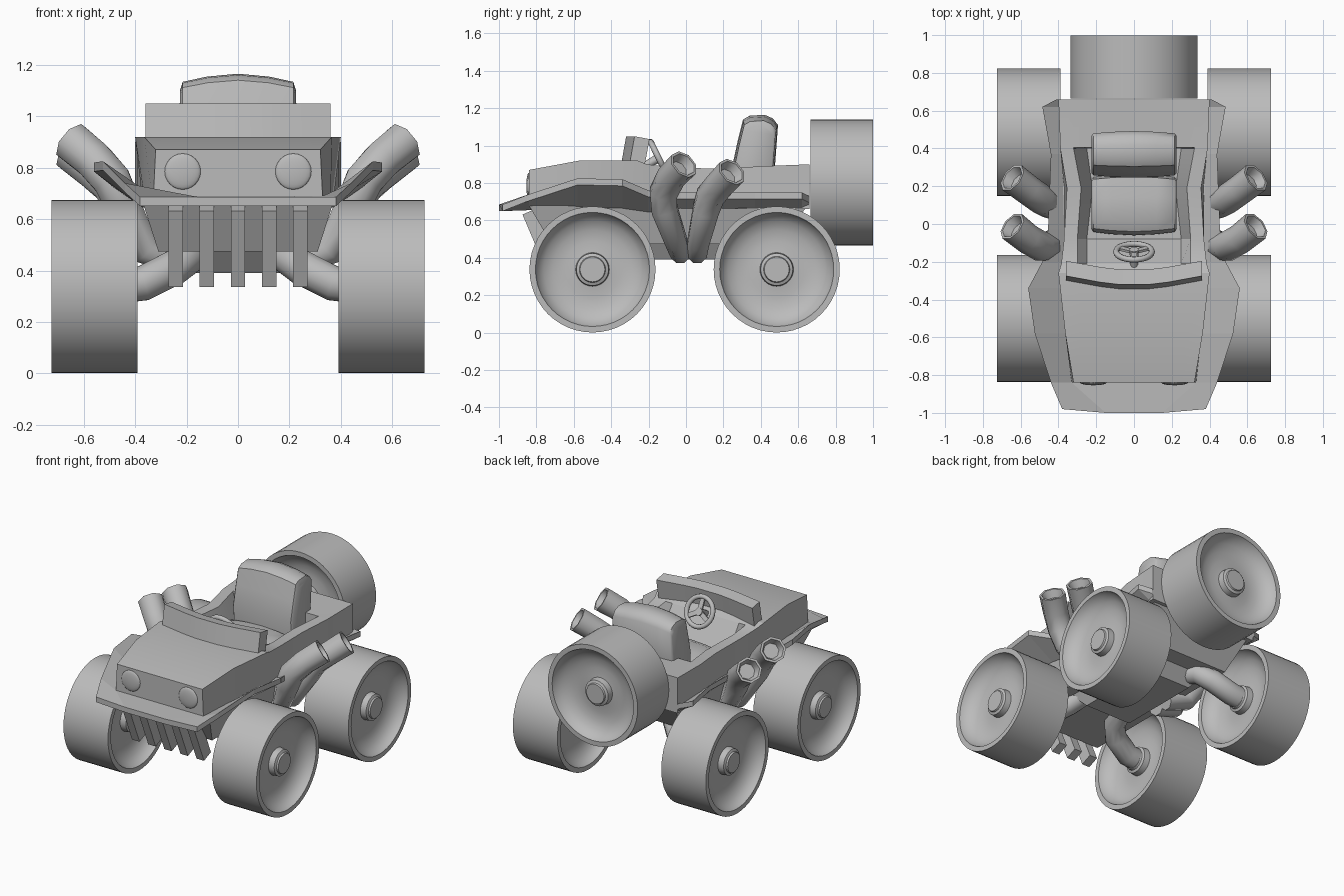
import bpy, bmesh, math
from mathutils import Vector, Matrix

if "Cube" in bpy.data.objects:
    bpy.data.objects.remove(bpy.data.objects["Cube"])

grey = bpy.data.materials.new("plain_grey")
grey.diffuse_color = (0.5, 0.5, 0.5, 1)
grey.use_nodes = True
grey.node_tree.nodes["Principled BSDF"].inputs["Base Color"].default_value = grey.diffuse_color


def finish(name, bm, smooth=None):
    bmesh.ops.recalc_face_normals(bm, faces=bm.faces)
    me = bpy.data.meshes.new(name)
    bm.to_mesh(me)
    bm.free()
    me.materials.append(grey)
    ob = bpy.data.objects.new(name, me)
    bpy.context.collection.objects.link(ob)
    if smooth:
        bpy.ops.object.select_all(action='DESELECT')
        ob.select_set(True)
        bpy.context.view_layer.objects.active = ob
        bpy.ops.object.shade_smooth_by_angle(angle=math.radians(smooth))
    return ob


def loft(name, rings, smooth=None):
    """Skin a row of equal-length closed rings and cap both ends."""
    bm = bmesh.new()
    vs = [[bm.verts.new(p) for p in r] for r in rings]
    n = len(rings[0])
    for a, b in zip(vs, vs[1:]):
        for i in range(n):
            j = (i + 1) % n
            bm.faces.new((a[i], a[j], b[j], b[i]))
    bm.faces.new(vs[0])
    bm.faces.new(vs[-1])
    return finish(name, bm, smooth)


def tube(name, pts, radii, sides=8, hollow=False):
    """Tube along a path, optionally with a recessed mouth at the end."""
    pts = [Vector(p) for p in pts]
    stations = []
    for i, p in enumerate(pts):
        t = (pts[min(i + 1, len(pts) - 1)] - pts[max(i - 1, 0)]).normalized()
        stations.append((p, t, radii[i]))
    if hollow:
        p, t, r = stations[-1]
        stations += [(p, t, r * 0.82), (p - t * 0.05, t, r * 0.6)]
    rings = []
    for p, t, r in stations:
        u = t.cross(Vector((0, 1, 0))).normalized()
        v = t.cross(u)
        rings.append([p + r * (math.cos(a) * u + math.sin(a) * v)
                      for a in (2 * math.pi * (k + .5) / sides for k in range(sides))])
    return loft(name, rings, 50)


def box(name, size, matrix):
    bm = bmesh.new()
    bmesh.ops.create_cube(bm, size=1, matrix=matrix @ Matrix.Diagonal((*size, 1)))
    return finish(name, bm)


def wheel(name, loc, axis):
    """Wide wheel dished on both sides, spun around its axle."""
    half = [(.0, .142), (.066, .142), (.07, .132), (.086, .125), (.09, .085), (.15, .078),
            (.21, .085), (.26, .105), (.295, .14), (.305, .167), (.337, .167)]
    prof = half + [(r, -t) for r, t in reversed(half)]
    bm = bmesh.new()
    vs = [bm.verts.new((r, 0, t)) for r, t in prof]
    es = [bm.edges.new(e) for e in zip(vs, vs[1:])]
    bmesh.ops.spin(bm, geom=vs + es, cent=(0, 0, 0), axis=(0, 0, 1),
                   angle=2 * math.pi, steps=48)
    bmesh.ops.remove_doubles(bm, verts=bm.verts, dist=1e-4)
    rot = Matrix.Rotation(math.pi / 2, 4, axis)
    bmesh.ops.transform(bm, matrix=Matrix.Translation(loc) @ rot, verts=bm.verts)
    return finish(name, bm, 32)


# Wheels, suspension arms and exhaust pipes on both sides
for s, side in ((1, "right"), (-1, "left")):
    for y, end in ((-.5, "front"), (.485, "rear")):
        wheel(f"wheel_{end}_{side}", (s * .557, y, .338), 'Y')
        d = math.copysign(1, y)
        tube(f"suspension_{end}_{side}",
             [(s * .14, d * .24, .50), (s * .18, d * .40, .46),
              (s * .25, y - d * .03, .41), (s * .37, y, .35), (s * .48, y, .338)],
             [.062, .067, .07, .07, .07], 12)
    pipes = {
        "front": [(.20, -.03, .42), (.36, -.05, .48), (.45, -.115, .66),
                  (.49, -.12, .75), (.56, -.08, .83), (.645, -.012, .90)],
        "rear": [(.20, .06, .42), (.36, .065, .48), (.45, .105, .65),
                 (.49, .13, .73), (.56, .18, .79), (.645, .245, .86)]}
    for end, path in pipes.items():
        tube(f"exhaust_{end}_{side}", [(s * x, y, z) for x, y, z in path],
             [.055, .062, .075, .08, .08, .083], 8, True)

wheel("spare_wheel", (0, .832, .803), 'X')

# Upper body: hood, open cockpit and rear deck in one skin
# (y, half width low, half width top, top z, opening half width, floor half width, floor z)
body = [(-.84, .33, .32, .87, .25, .20, .87), (-.57, .36, .365, .92, .28, .23, .92),
        (-.26, .37, .40, .92, .30, .25, .92), (-.21, .37, .385, .90, .30, .25, .90),
        (-.08, .37, .37, .885, .30, .25, .71), (.19, .37, .355, .875, .28, .22, .71),
        (.40, .39, .39, .89, .32, .25, .71), (.405, .39, .39, .89, .32, .25, .89),
        (.66, .40, .40, .90, .32, .25, .90)]
rings = []
for y, wb, wt, zt, wi, wf, zf in body:
    half = [(wb, .66), (wt, zt), (wi, zt), (wf, zf)]
    rings.append([(-x, y, z) for x, z in half] + [(x, y, z) for x, z in reversed(half)])
loft("body", rings, 20)

# Flared skirt plate: (y, inner x, inner z, outer x, outer z, outer y shift)
skirt = [(-1.0, .15, .685, .38, .685, .02), (-.84, .33, .69, .44, .74, 0),
         (-.58, .36, .70, .525, .825, 0), (-.34, .37, .70, .56, .82, 0),
         (-.20, .37, .68, .485, .76, 0), (-.03, .37, .70, .455, .75, 0),
         (.37, .38, .70, .44, .75, 0), (.62, .39, .70, .485, .75, 0),
         (.66, .38, .70, .41, .73, 0)]
rings = []
for y, xi, zi, xo, zo, dy in skirt:
    half = [(xo, y + dy, zo), (xi, y, zi)]
    top = half + [(-x, b, z) for x, b, z in reversed(half)]
    rings.append(top + [(x, b, z - .035) for x, b, z in reversed(top)])
loft("skirt", rings)

# Tapered lower hull and keel: (z, half width, front y, rear y)
loft("lower_hull", [[(-w, a, z), (w, a, z), (w, b, z), (-w, b, z)] for z, w, a, b in
                    ((.68, .375, -.84, .65), (.475, .31, -.72, .50))])
loft("keel", [[(-w, a, z), (w, a, z), (w, b, z), (-w, b, z)] for z, w, a, b in
              ((.50, .24, -.35, .40), (.39, .17, -.25, .32))])

# Grille bars
for i in range(5):
    m = Matrix.Translation((-.242 + .121 * i, -.775, .50)) @ Matrix.Rotation(.4, 4, 'X')
    box(f"grille_bar_{i + 1}", (.056, .08, .32), m)

# Headlights
for s in (1, -1):
    bm = bmesh.new()
    bmesh.ops.create_uvsphere(bm, u_segments=24, v_segments=12, radius=.07,
                              matrix=Matrix.Translation((s * .215, -.84, .785)) @
                              Matrix.Diagonal((1, .2, 1, 1)))
    finish("headlight", bm, 60)

# Curved wind deflector
rings = []
for x, dy in ((-.36, .045), (-.18, .012), (-.08, 0), (.08, 0), (.18, .012), (.36, .045)):
    rings.append([(x, y + dy, z) for y, z in
                  ((-.345, .91), (-.32, 1.05), (-.24, 1.035), (-.265, .90))])
loft("wind_deflector", rings, 30)


# Seat: side profiles swelling towards the middle
def pad(name, profile, centre):
    rings = []
    for x, k in ((-.225, .80), (-.215, .90), (-.12, .965), (0, 1),
                 (.12, .965), (.215, .90), (.225, .80)):
        rings.append([(x, centre[0] + (y - centre[0]) * k, centre[1] + (z - centre[1]) * k)
                      for y, z in profile])
    loft(name, rings, 45)


pad("seat_back", [(.26, .70), (.245, .88), (.275, 1.02), (.305, 1.14), (.34, 1.16),
                  (.42, 1.165), (.465, 1.145), (.492, 1.11), (.475, .88), (.46, .70)],
    (.37, .85))
pad("seat_cushion", [(-.03, .66), (-.06, .74), (-.04, .79), (.02, .815), (.14, .815),
                     (.25, .80), (.27, .66)], (.12, .70))

# Steering wheel: rim, spokes and column
tilt = Matrix.Translation((0, -.147, .935)) @ Matrix.Rotation(math.radians(116), 4, 'X')
bm = bmesh.new()
grid = [[bm.verts.new(tilt @ Vector(((.095 + .016 * math.cos(b)) * math.cos(a),
                                     (.095 + .016 * math.cos(b)) * math.sin(a),
                                     .016 * math.sin(b))))
         for b in (k * math.pi / 4 for k in range(8))]
        for a in (k * math.pi / 14 for k in range(28))]
for i in range(28):
    for j in range(8):
        a, b = grid[i], grid[(i + 1) % 28]
        bm.faces.new((a[j], a[(j + 1) % 8], b[(j + 1) % 8], b[j]))
finish("steering_rim", bm, 60)
for k in range(3):
    turn = Matrix.Rotation(math.radians(90 + 120 * k), 4, 'Z')
    box(f"steering_spoke_{k + 1}", (.09, .03, .014),
        tilt @ turn @ Matrix.Translation((.047, 0, 0)))
tube("steering_column", [(0, -.135, .94), (.001, -.24, .88)], [.025, .02], 10)
